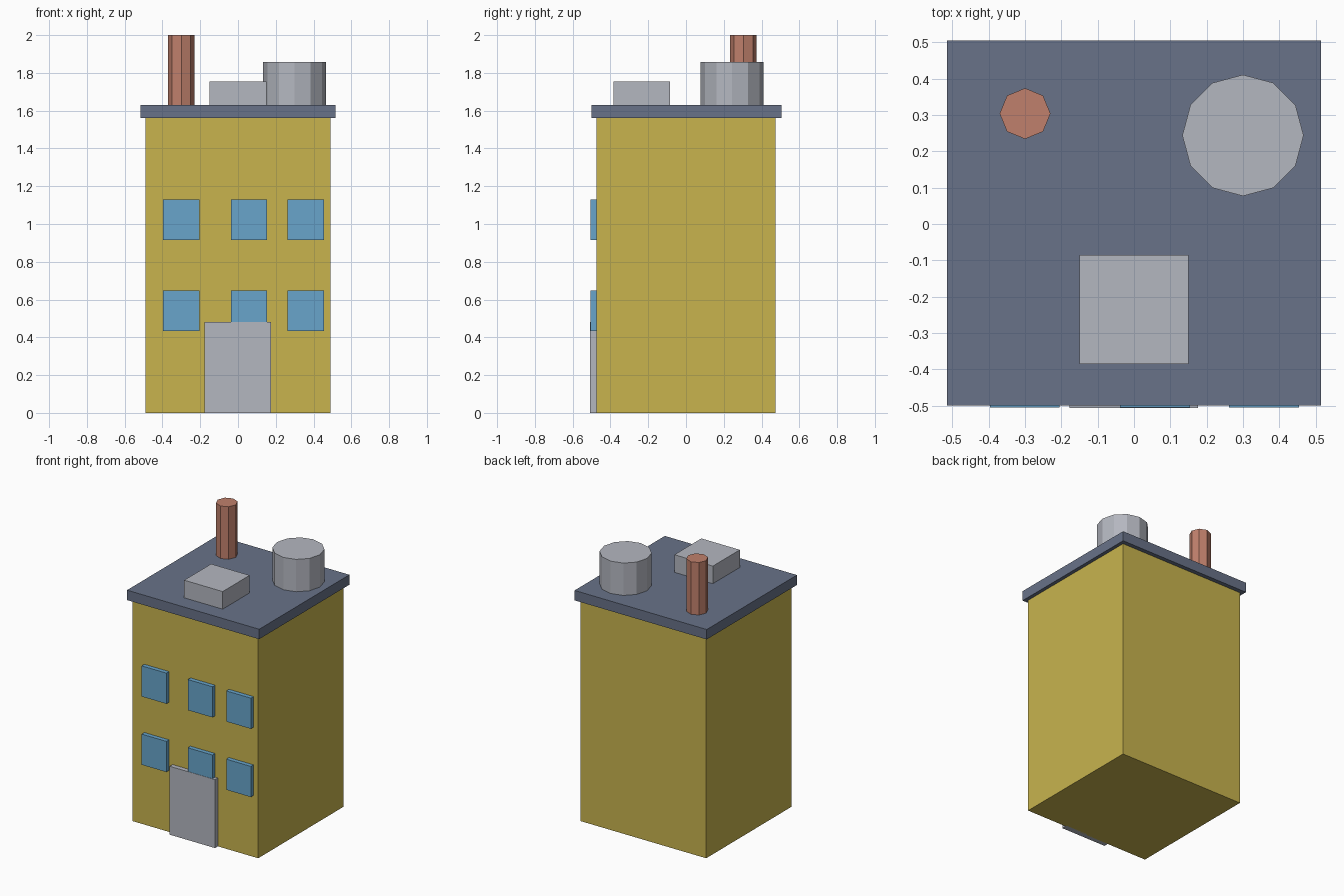
import bpy

cube = bpy.data.objects.get("Cube")
if cube:
    bpy.data.objects.remove(cube, do_unlink=True)


def material(name, rgb):
    m = bpy.data.materials.new(name)
    m.use_nodes = True
    m.diffuse_color = (*rgb, 1)
    m.node_tree.nodes["Principled BSDF"].inputs["Base Color"].default_value = (*rgb, 1)
    return m


mustard = material("mustard_wall", (0.578, 0.456, 0.076))
slate = material("slate_roof", (0.138, 0.168, 0.246))
blue = material("window_blue", (0.138, 0.376, 0.597))
grey = material("pale_grey", (0.456, 0.474, 0.527))
brick = material("brick_red", (0.527, 0.216, 0.150))


def finish(name, mat):
    ob = bpy.context.object
    ob.name = ob.data.name = name
    ob.data.materials.append(mat)
    return ob


def box(name, mat, x, y, z):
    """Box between (low, high) limits on each axis."""
    limits = (x, y, z)
    bpy.ops.mesh.primitive_cube_add(size=1, location=[(a + b) / 2 for a, b in limits])
    ob = finish(name, mat)
    for v in ob.data.vertices:
        v.co = [c * (b - a) for c, (a, b) in zip(v.co, limits)]
    return ob


def drum(name, mat, sides, radius, x, y, bottom, top):
    bpy.ops.mesh.primitive_cylinder_add(vertices=sides, radius=radius, depth=top - bottom,
                                        location=(x, y, (bottom + top) / 2))
    return finish(name, mat)


# Building body and overhanging roof slab
WALL_TOP, ROOF_TOP = 1.56, 1.63
WALL_FRONT, TRIM_FRONT = -0.475, -0.505
box("walls", mustard, (-0.49, 0.49), (WALL_FRONT, 0.475), (0, WALL_TOP))
box("roof_slab", slate, (-0.515, 0.515), (-0.5, 0.505), (WALL_TOP, ROOF_TOP))

# Two rows of front windows
for row, z in (("lower", 0.433), ("upper", 0.914)):
    for side, x in (("right", -0.397), ("middle", -0.038), ("left", 0.262)):
        box(f"{row}_{side}_window", blue, (x, x + 0.192),
            (TRIM_FRONT, WALL_FRONT + 0.01), (z, z + 0.216))

# Front door, just proud of the window it overlaps
box("door", grey, (-0.178, 0.176), (TRIM_FRONT - 0.002, WALL_FRONT + 0.01), (0, 0.482))

# Rooftop fittings
box("roof_vent", grey, (-0.15, 0.15), (-0.385, -0.085), (ROOF_TOP, 1.754))
drum("water_tank", grey, 12, 0.167, 0.3, 0.244, ROOF_TOP, 1.858)
drum("chimney", brick, 8, 0.07, -0.3, 0.304, ROOF_TOP, 2.0)
